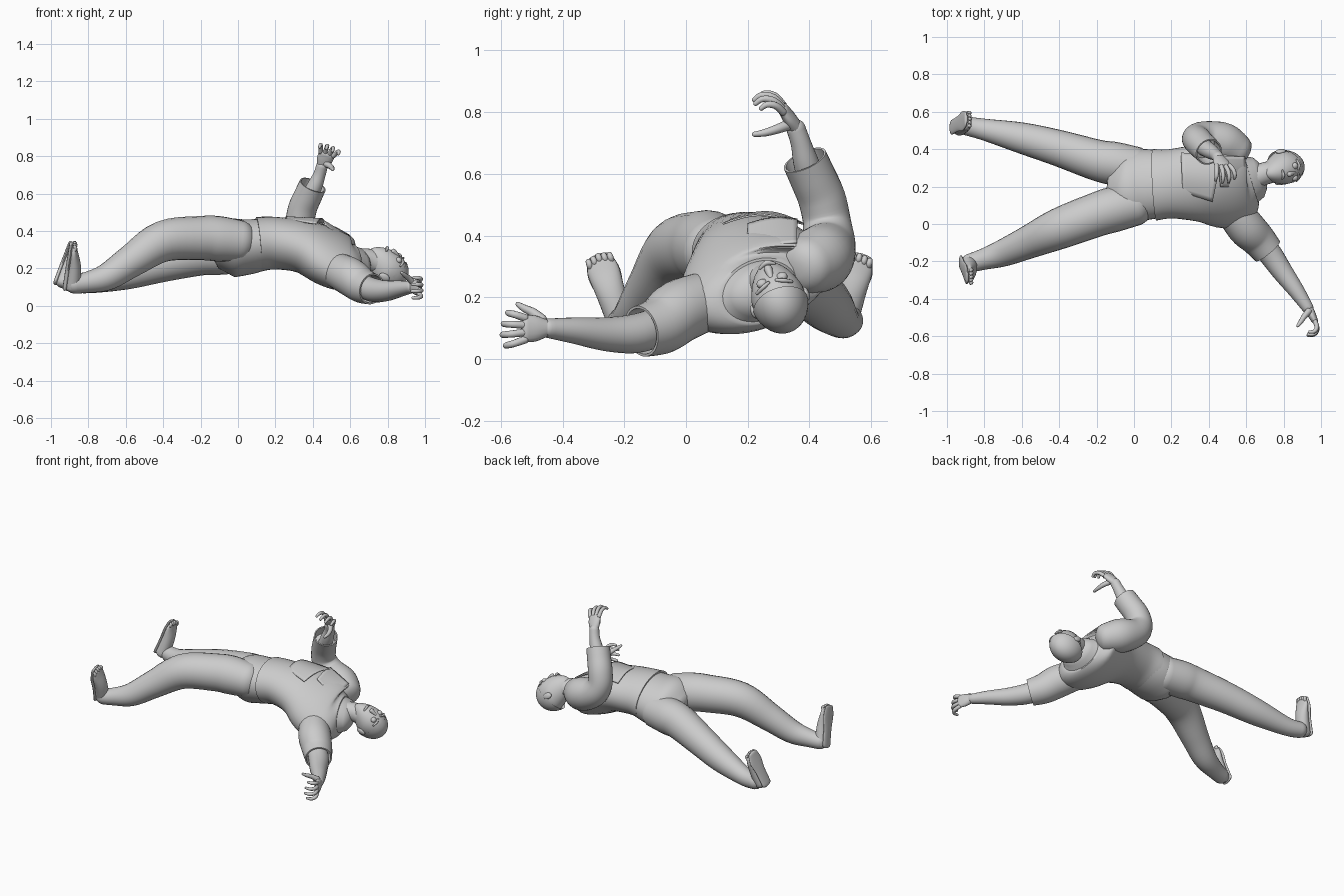
import bpy, bmesh, math
from mathutils import Vector, Matrix

if "Cube" in bpy.data.objects:
    bpy.data.objects.remove(bpy.data.objects["Cube"])

V = Vector


def spline(rows, sub):
    """Catmull-Rom through rows of numbers (x, y, z, a, b, roll)."""
    out = []
    n = len(rows)
    for i in range(n - 1):
        p = [rows[max(0, min(n - 1, i + k))] for k in (-1, 0, 1, 2)]
        for s in range(sub):
            t = s / sub
            out.append([0.5 * (2 * b + (c - a) * t + (2 * a - 5 * b + 4 * c - d) * t * t
                               + (3 * b - a - 3 * c + d) * t ** 3) for a, b, c, d in zip(*p)])
    return out + [list(rows[-1])]


def finish(name, bm):
    bmesh.ops.recalc_face_normals(bm, faces=bm.faces)
    me = bpy.data.meshes.new(name)
    bm.to_mesh(me)
    bm.free()
    ob = bpy.data.objects.new(name, me)
    bpy.context.collection.objects.link(ob)
    bpy.ops.object.select_all(action='DESELECT')
    ob.select_set(True)
    bpy.context.view_layer.objects.active = ob
    bpy.ops.object.shade_smooth_by_angle(angle=math.radians(50))
    return ob


def tube(name, rows, ref=(0, 0, 1), seg=24, sub=5, start=.6, end=0, cuff=False, bm=None):
    """Loft ellipses along a path; rows are (x, y, z, a[, b[, roll]]). start/end: roundness of the caps."""
    full = [[*r, r[3], 0] if len(r) == 4 else [*r, *[0] * (6 - len(r))] for r in rows]
    pts = spline(full, sub)
    pos = [V(p[:3]) for p in pts]
    own = bm is None
    bm = bm or bmesh.new()
    rings = []

    def ring(c, a, b, roll, t):
        side = V(ref).cross(t).normalized()
        rot = Matrix.Rotation(math.radians(roll), 3, t)
        side, up = rot @ side, rot @ t.cross(side)
        rings.append([bm.verts.new(c + side * a * math.cos(w) + up * b * math.sin(w))
                      for w in (2 * math.pi * k / seg for k in range(seg))])

    def cap(p, t, depth, sizes):
        for s in sizes:
            ring(V(p[:3]) + t * p[4] * depth * math.sqrt(1 - s * s), p[3] * s, p[4] * s, p[5], t)

    for i, p in enumerate(pts):
        t = (pos[min(i + 1, len(pos) - 1)] - pos[max(i - 1, 0)]).normalized()
        if i == 0 and start:
            cap(p, t, -start, (.3, .6, .87))
        ring(pos[i], p[3], p[4], p[5], t)
    if cuff:        # open end turned inside
        for d, s in ((0, .9), (.07, .85)):
            ring(pos[-1] - t * d, p[3] * s, p[4] * s, p[5], t)
    elif end:
        cap(p, t, end, (.87, .6, .3))
    for r0, r1 in zip(rings, rings[1:]):
        for k in range(seg):
            j = (k + 1) % seg
            bm.faces.new((r0[k], r0[j], r1[j], r1[k]))
    bm.faces.new(rings[0])
    bm.faces.new(rings[-1])
    return finish(name, bm) if own else None


def ellipsoid(name, centre, radii, basis, shape=None, cut=None):
    bm = bmesh.new()
    bmesh.ops.create_uvsphere(bm, u_segments=32, v_segments=20, radius=1)
    if cut is not None:
        bmesh.ops.bisect_plane(bm, geom=bm.verts[:] + bm.edges[:] + bm.faces[:], plane_co=cut[0],
                               plane_no=cut[1], clear_inner=True)
    for v in bm.verts:
        c = shape(v.co) if shape else v.co
        v.co = V(centre) + basis @ V([c[k] * radii[k] for k in range(3)])
    return finish(name, bm)


# Torso, twisted between hips and shoulders
torso = [(-.11, .2, .295, .14, .1, -20), (-.04, .2, .308, .19, .148, -20), (.05, .21, .315, .193, .145, -14),
         (.2, .215, .335, .178, .132, -5), (.35, .22, .317, .202, .133, 8), (.48, .22, .262, .24, .135, 17),
         (.57, .225, .222, .235, .122, 19), (.63, .24, .22, .13, .095, 20)]
tube("torso", torso, seg=40, start=.3, end=.8)
jacket = [(.11, .21, .33, .193, .145, -10)] + [(x, y, z, a + .008, b + .008, r) for x, y, z, a, b, r in torso[3:]]
tube("jacket", jacket, seg=40, start=0, cuff=True)

# Legs
tube("right_leg", [(.02, .105, .345, .11), (-.1, .08, .358, .121), (-.2, .05, .362, .118), (-.4, -.025, .345, .11),
                   (-.57, -.1, .24, .088), (-.7, -.155, .155, .073), (-.81, -.19, .125, .056),
                   (-.88, -.21, .115, .05)], end=.8)
tube("left_leg", [(.02, .3, .285, .11), (-.1, .322, .282, .116), (-.2, .342, .272, .11), (-.4, .405, .225, .097),
                  (-.6, .46, .17, .083), (-.8, .505, .125, .058), (-.9, .525, .125, .05)], end=.8)

# Feet, pointing up, each with a thin sole and toes
for side, heel, toe in (("right", V((-.885, -.205, .1)), V((-.875, -.278, .315))),
                        ("left", V((-.935, .515, .12)), V((-.885, .558, .315)))):
    mid = heel.lerp(toe, .5) + V((.005, 0, 0))
    tube(side + "_foot", [(*heel, .043, .043), (*mid, .047, .036), (*heel.lerp(toe, .85), .052, .022),
                          (*toe, .044, .014)], ref=(-1, 0, 0), end=.8)
    axis = (toe - heel).normalized()
    out = (V((-1, 0, 0)) - axis * V((-1, 0, 0)).dot(axis)).normalized()
    h, e = heel + out * .04, toe + out * .018
    tube(side + "_sole", [(*h, .041, .012), (*h.lerp(e, .45), .042, .012), (*h.lerp(e, .8), .054, .011),
                          (*(e + axis * .012), .042, .009)], ref=(-1, 0, 0), start=1.5, end=1.5)
    across = out.cross(axis).normalized()
    bm = bmesh.new()
    for k in range(5):
        b = toe + across * (k - 2) * .018 - axis * .004 * abs(k - 2)
        tube("", [(*b, .01), (*(b + axis * .012 - out * .006), .01), (*(b + axis * .022), .009)],
             ref=(-1, 0, 0), seg=10, sub=3, end=.8, bm=bm)
    finish(side + "_toes", bm)

# Right arm, stretched out on the ground
tube("right_sleeve", [(.53, .07, .19, .095), (.6, -.02, .155, .102), (.66, -.08, .11, .094),
                      (.715, -.145, .09, .084)], cuff=True, seg=28)
tube("right_forearm", [(.64, -.06, .12, .06), (.72, -.15, .085, .064), (.79, -.25, .08, .056),
                       (.87, -.36, .092, .043), (.93, -.45, .1, .031)], end=.8)
# Left arm, bent at the elbow and raised
tube("left_sleeve", [(.56, .385, .3, .09), (.48, .435, .325, .106), (.38, .46, .37, .09), (.335, .457, .44, .078),
                     (.345, .44, .52, .077), (.375, .41, .59, .075), (.4, .385, .645, .074)],
     ref=(0, 1, 0), cuff=True, seg=28)
tube("left_forearm", [(.375, .41, .57, .046), (.41, .388, .64, .041), (.435, .372, .7, .033),
                      (.45, .355, .75, .031)], ref=(0, 1, 0), end=.8)


def hand(name, wrist, knuckle, spread, curl, thumb):
    """Flat palm, four curled fingers and a thumb."""
    wrist, knuckle, spread, curl = V(wrist), V(knuckle), V(spread), V(curl)
    d = (knuckle - wrist).normalized()
    bm = bmesh.new()
    tube("", [(*wrist, .03, .024), (*wrist.lerp(knuckle, .5), .042, .022), (*knuckle, .044, .017)],
         ref=d.cross(spread), seg=16, end=.8, bm=bm)
    for k in range(4):
        s = spread * (k - 1.5)
        size = (.9, 1.05, 1, .8)[k]
        p = [knuckle + s * .023, knuckle + s * .031 + (d * .042 + curl * .008) * size,
             knuckle + s * .035 + (d * .06 + curl * .036) * size,
             knuckle + s * .036 + (d * .05 + curl * .066) * size]
        tube("", [(*q, r) for q, r in zip(p, (.013, .012, .0105, .008))], ref=spread, seg=10, sub=4,
             end=.8, bm=bm)
    tube("", [(*q, r) for q, r in zip(thumb, (.018, .015, .012, .008))], ref=curl.cross(spread) + d * .3,
         seg=10, sub=4, end=.8, bm=bm)
    finish(name, bm)


hand("right_hand", (.935, -.455, .1), (.968, -.52, .098), (0, 0, 1), V((-.9, -.4, 0)).normalized(),
     [(.935, -.465, .125), (.91, -.495, .15), (.89, -.525, .165), (.875, -.545, .178)])
hand("left_hand", (.45, .355, .75), (.475, .315, .81), V((.93, 0, -.3)).normalized(), V((-.05, -.95, -.25)).normalized(),
     [(.47, .335, .76), (.495, .295, .745), (.505, .255, .733), (.505, .22, .728)])

# Neck and collar
tube("neck", [(.55, .24, .25, .09), (.64, .25, .245, .066), (.7, .27, .245, .06), (.76, .285, .225, .06)], end=.8)
tube("collar", [(.59, .24, .23, .135, .1, 18), (.625, .245, .235, .098, .085, 18), (.65, .25, .24, .082, .074, 18)],
     cuff=True)

# Head tipped back: s = sideways, f = face direction, c = crown direction
c = V((.85, .15, -.45)).normalized()
f = V((.42, -.28, .8))
f = (f - c * f.dot(c)).normalized()
s = f.cross(c)
basis = Matrix((s, f, c)).transposed()
centre = V((.79, .3, .195))


def skull(p):
    k = max(0, -p.z)
    return V((p.x * (1 - .28 * k), p.y * (1 - .2 * k) + .36 * k, p.z * (1 + .08 * k)))


def on_head(x, y, z):
    return centre + basis @ V((x, y, z))


ellipsoid("head", centre, (.088, .105, .122), basis, skull)
ellipsoid("cap", centre, (.094, .111, .126), basis, None, (V((0, -.1, .2)), V((0, -.5, 1))))
tube("nose", [(*on_head(0, .096, .025), .008), (*on_head(0, .106, 0), .012), (*on_head(0, .11, -.015), .014)],
     ref=s, seg=12, end=.8)
tube("mouth", [(*on_head(-.025, .1, -.052), .005), (*on_head(0, .112, -.052), .008),
               (*on_head(.025, .1, -.052), .005)], ref=c, seg=12, end=.8)
for name, m in (("right", -1), ("left", 1)):
    ellipsoid(name + "_eye", on_head(m * .034, .09, .03), (.018, .015, .017), basis)
    ellipsoid(name + "_ear", on_head(m * .089, -.015, 0), (.011, .02, .03), basis)
    tube(name + "_brow", [(*on_head(m * .012, .096, .048), .005), (*on_head(m * .035, .09, .056), .007),
                          (*on_head(m * .06, .073, .05), .005)], ref=c, seg=10, end=.8)


def flap(name, p00, p10, p01, p11, lift):
    """Loose arched cloth panel."""
    bm = bmesh.new()
    bmesh.ops.create_grid(bm, x_segments=10, y_segments=10, size=.5)
    for v in bm.verts:
        u, w = v.co.x + .5, v.co.y + .5
        v.co = V(p00).lerp(V(p10), u).lerp(V(p01).lerp(V(p11), u), w) + V((0, 0, lift * math.sin(math.pi * u)))
    ob = finish(name, bm)
    ob.modifiers.new("thickness", 'SOLIDIFY').thickness = .006


# Open jacket front lifted off the chest
flap("left_jacket_front", (.26, .17, .458), (.25, .38, .435), (.42, .12, .435), (.47, .36, .44), .026)
flap("left_lapel", (.46, .2, .435), (.45, .36, .45), (.6, .2, .325), (.59, .36, .375), .012)
